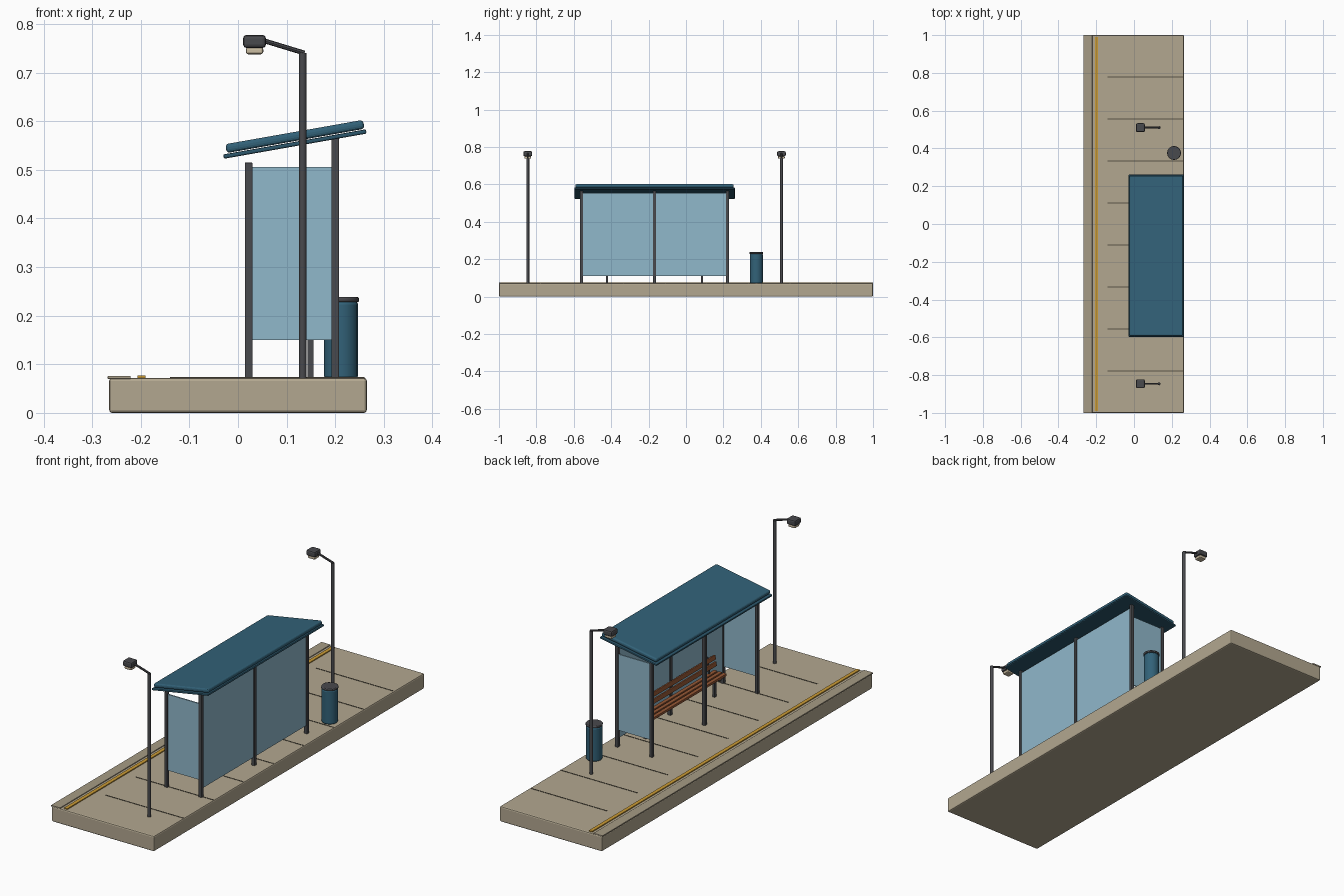
import bpy
import math
from mathutils import Vector

cube = bpy.data.objects.get("Cube")
if cube:
    bpy.data.objects.remove(cube, do_unlink=True)


def material(name, r, g, b):
    m = bpy.data.materials.new(name)
    m.use_nodes = True
    m.diffuse_color = (r, g, b, 1)
    m.node_tree.nodes["Principled BSDF"].inputs["Base Color"].default_value = (r, g, b, 1)
    return m


STONE = material("paving stone", .45, .39, .28)
CURB = material("curb stone", .38, .33, .235)
JOINT = material("joint grey", .10, .085, .06)
YELLOW = material("safety yellow", .60, .33, .035)
METAL = material("dark metal", .066, .067, .074)
TEAL = material("teal paint", .032, .122, .19)
TRIM = material("dark teal", .025, .095, .15)
GLASS = material("pale blue glass", .28, .48, .60)
WOOD = material("bench wood", .30, .095, .035)
LENS = material("warm lens", .60, .51, .36)


def finish(ob, name, mat, bevel=0, segments=2):
    ob.name = name
    ob.data.materials.append(mat)
    if bevel:
        mod = ob.modifiers.new("bevel", 'BEVEL')
        mod.width = bevel
        mod.segments = segments
        mod.limit_method = 'ANGLE'
    return ob


def box(name, mat, center, size, bevel=0, tilt=0, segments=2):
    bpy.ops.mesh.primitive_cube_add(size=1, location=center)
    ob = bpy.context.object
    ob.scale = size
    bpy.ops.object.transform_apply(location=False, rotation=False, scale=True)
    ob.rotation_euler.y = tilt
    return finish(ob, name, mat, bevel, segments)


def span(name, mat, x, y, z, bevel=0):
    """Box given by its (low, high) limits on each axis."""
    lo, hi = zip(x, y, z)
    center = [(a + b) / 2 for a, b in zip(lo, hi)]
    return box(name, mat, center, [b - a for a, b in zip(lo, hi)], bevel)


def rod(name, mat, a, b, radius, sides=12, bevel=0):
    a, b = Vector(a), Vector(b)
    bpy.ops.mesh.primitive_cylinder_add(vertices=sides, radius=radius,
                                        depth=(b - a).length, location=(a + b) / 2)
    ob = bpy.context.object
    ob.rotation_euler = (b - a).to_track_quat('Z', 'Y').to_euler()
    bpy.ops.object.shade_smooth_by_angle(angle=math.radians(35))
    return finish(ob, name, mat, bevel)


DECK = .07      # top of the platform
MID = -.168     # shelter centre along y
HALF = .39      # shelter post spacing along y
FRONT, REAR = .022, .2

# Platform with curb, safety line and paving joints
span("platform", STONE, (-.265, .265), (-1, 1), (0, DECK + .002), .006)
span("curb", CURB, (-.268, -.221), (-1, 1), (DECK, .076), .001)
span("safety_line", YELLOW, (-.207, -.19), (-.99, .99), (DECK, .0765))
for i in range(1, 9):
    y = -1 + i * 2 / 9
    span("paving_joint", JOINT, (-.14, .26), (y - .002, y + .002), (DECK, .0735))

# Shelter posts
for side in (-1, 0, 1):
    y = MID + side * HALF
    box("front_post", METAL, (FRONT, y, (DECK + .515) / 2), (.016, .016, .515 - DECK), .002)
    box("rear_post", METAL, (REAR, y, (DECK + .567) / 2), (.016, .016, .567 - DECK), .002)

# Glass walls
for side in (-1, 1):
    y = MID + side * HALF
    span("side_glass", GLASS, (FRONT + .008, REAR - .008), (y - .003, y + .003), (.15, .506))
    ends = sorted((MID + side * .008, MID + side * (HALF - .008)))
    span("rear_glass", GLASS, (REAR - .003, REAR + .003), ends, (.11, .553))

# Sloping roof on a slightly wider trim plate
SLOPE = -math.radians(10)
box("roof_trim", TRIM, (.117, MID, .553), (.298, .858, .009), .003, SLOPE)
box("roof", TEAL, (.117, MID, .5685), (.288, .846, .0185), .007, SLOPE, 3)

# Bench
for side in (-1, 1):
    y = MID + side * .254
    box("bench_leg", METAL, (.149, y, (DECK + .16) / 2), (.012, .012, .16 - DECK))
    box("bench_seat_bracket", METAL, (.149, y, .157), (.064, .012, .006))
    rod("bench_back_bracket", METAL, (.174, y, .157), (.186, y, .245), .005, 8)
for x in (.125, .149, .173):
    box("seat_slat", WOOD, (x, MID, .166), (.018, .6, .012), .002)
for x, z in ((.173, .203), (.178, .232)):
    box("back_slat", WOOD, (x, MID, z), (.01, .6, .02), .002, math.radians(10))

# Litter bin
rod("bin_body", TEAL, (.212, .376, DECK), (.212, .376, .229), .035, 16, .006)
rod("bin_lid", METAL, (.212, .376, .228), (.212, .376, .238), .037, 16, .003)

# Street lamps
for y in (MID - .678, MID + .678):
    rod("lamp_pole", METAL, (.133, y, DECK), (.133, y, .74), .008, 12)
    rod("lamp_arm", METAL, (.137, y, .74), (.045, y, .768), .005, 8)
    box("lamp_head", METAL, (.034, y, .764), (.047, .047, .027), .007)
    box("lamp_lens", LENS, (.034, y, .745), (.036, .036, .015), .005)
